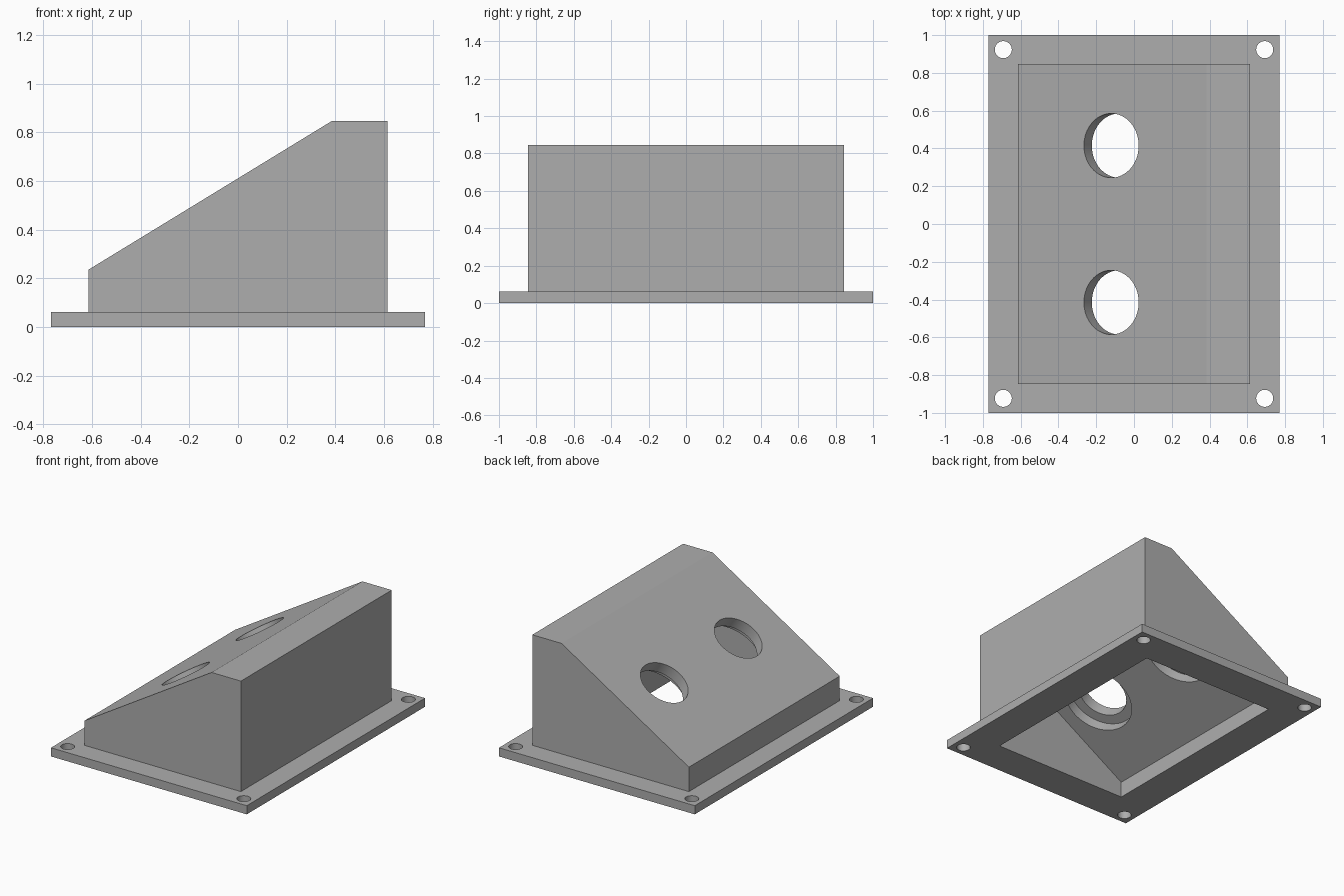
import bpy
import bmesh
from math import atan2, sin, cos, radians
from mathutils import Matrix, Vector

cube = bpy.data.objects.get("Cube")
if cube:
    bpy.data.objects.remove(cube, do_unlink=True)

grey = bpy.data.materials.new("plain grey")
grey.use_nodes = True
colour = (0.42, 0.42, 0.42, 1)
grey.diffuse_color = colour
grey.node_tree.nodes["Principled BSDF"].inputs["Base Color"].default_value = colour


def add_object(name, bm):
    mesh = bpy.data.meshes.new(name)
    bmesh.ops.recalc_face_normals(bm, faces=bm.faces)
    bm.to_mesh(mesh)
    bm.free()
    mesh.materials.append(grey)
    obj = bpy.data.objects.new(name, mesh)
    bpy.context.collection.objects.link(obj)
    return obj


def prism(name, profile, half_depth):
    """Extrude an x-z outline evenly along y."""
    bm = bmesh.new()
    face = bm.faces.new([bm.verts.new((x, -half_depth, z)) for x, z in profile])
    side = bmesh.ops.extrude_face_region(bm, geom=[face])["geom"]
    verts = [v for v in side if isinstance(v, bmesh.types.BMVert)]
    bmesh.ops.translate(bm, verts=verts, vec=(0, 2 * half_depth, 0))
    return add_object(name, bm)


def cylinder(name, centre, radius, length, tilt=0):
    bm = bmesh.new()
    matrix = Matrix.Translation(centre) @ Matrix.Rotation(tilt, 4, "Y")
    bmesh.ops.create_cone(bm, cap_ends=True, segments=64, radius1=radius,
                          radius2=radius, depth=length, matrix=matrix)
    return add_object(name, bm)


def combine(body, tool, operation):
    """Apply a boolean and discard the tool."""
    mod = body.modifiers.new("shape", "BOOLEAN")
    mod.operation, mod.solver, mod.object = operation, "EXACT", tool
    bpy.context.view_layer.objects.active = body
    bpy.ops.object.modifier_apply(modifier=mod.name)
    bpy.data.objects.remove(tool, do_unlink=True)


# Sloped housing joined to its mounting plate
low, high, flat_x, wall_x = 0.235, 0.846, 0.385, 0.615
slope = atan2(high - low, flat_x + wall_x)
housing = prism("sloped_housing", [(-wall_x, 0.02), (wall_x, 0.02), (wall_x, high),
                                   (flat_x, high), (-wall_x, low)], 0.846)
plate = prism("mounting_plate", [(-0.769, 0), (0.769, 0), (0.769, 0.0615),
                                 (-0.769, 0.0615)], 1.0)
combine(housing, plate, "UNION")

# Hollow interior, open underneath
cavity = prism("cavity", [(-0.523, -0.1), (0.523, -0.1), (0.523, 0.749),
                          (-0.523, 0.112)], 0.754)
combine(housing, cavity, "DIFFERENCE")

# Two panel holes square to the slope, recessed from the inside
normal = Vector((-sin(slope), 0, cos(slope)))
for y in (-0.415, 0.415):
    centre = Vector((-0.12, y, 0.537))
    hole = cylinder("panel_hole", centre, 0.17, 0.4, -slope)
    combine(housing, hole, "DIFFERENCE")
    recess = cylinder("panel_recess", centre - normal * 0.14, 0.24, 0.12, -slope)
    combine(housing, recess, "DIFFERENCE")

# Screw holes at the plate corners
for x in (-0.692, 0.692):
    for y in (-0.923, 0.923):
        screw = cylinder("screw_hole", (x, y, 0.03), 0.045, 0.3)
        combine(housing, screw, "DIFFERENCE")

# Smooth bores with crisp edges
bpy.ops.object.select_all(action="DESELECT")
housing.select_set(True)
bpy.context.view_layer.objects.active = housing
bpy.ops.object.shade_smooth_by_angle(angle=radians(30))
